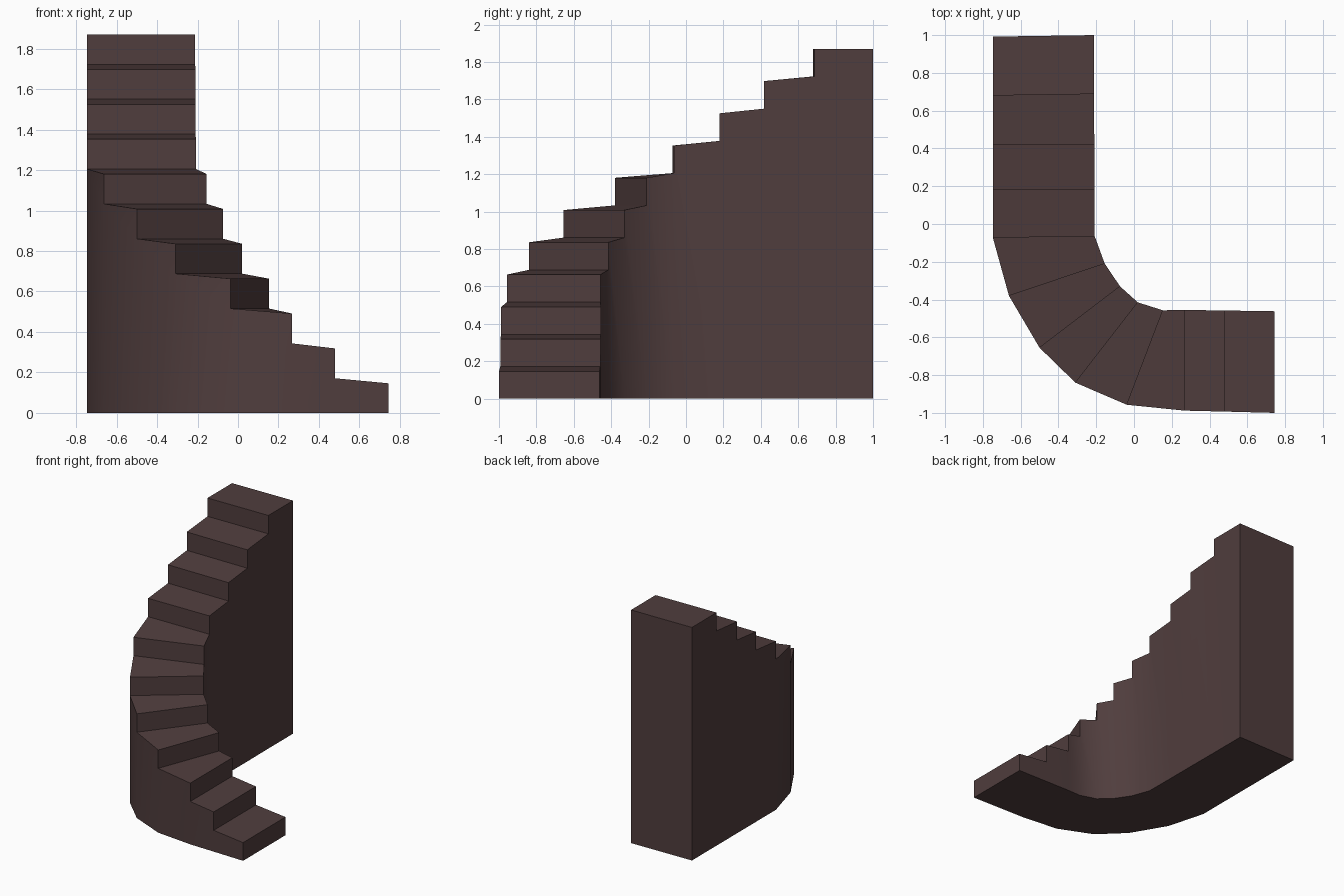
import bpy, bmesh

if "Cube" in bpy.data.objects:
    bpy.data.objects.remove(bpy.data.objects["Cube"])

# Plan of each riser line: (inner x, inner y, outer x, outer y)
stations = [
    (0.745, -0.462, 0.745, -1.0), (0.48, -0.458, 0.48, -0.993),
    (0.268, -0.455, 0.268, -0.988), (0.153, -0.457, -0.038, -0.957),
    (0.02, -0.415, -0.31, -0.84), (-0.074, -0.33, -0.50, -0.655),
    (-0.155, -0.21, -0.662, -0.38), (-0.208, -0.065, -0.747, -0.073),
    (-0.21, 0.18, -0.747, 0.18), (-0.21, 0.418, -0.747, 0.418),
    (-0.212, 0.688, -0.747, 0.68), (-0.212, 1.0, -0.747, 0.992),
]
RISE, FIRST, SLOPE = 0.1724, 0.146, 0.025
last = len(stations) - 1

bm = bmesh.new()


def column(x, y, i):
    """Vertices up one riser edge: floor, back of lower tread, nose of next tread."""
    zs = [0.0]
    if i == last:
        zs.append(FIRST + RISE * (i - 1))            # level top landing
    elif i > 0:
        zs.append(FIRST + RISE * (i - 1) + SLOPE)    # treads rise a little
    if i < last:
        zs.append(FIRST + RISE * i)
    return [bm.verts.new((x, y, z)) for z in zs]


inner = [column(s[0], s[1], i) for i, s in enumerate(stations)]
outer = [column(s[2], s[3], i) for i, s in enumerate(stations)]

for i in range(last):
    a, b, c, d = inner[i], inner[i + 1], outer[i], outer[i + 1]
    bm.faces.new((a[-1], b[1], d[1], c[-1]))         # tread
    bm.faces.new((a[0], c[0], d[0], b[0]))           # underside
    for p, q in ((a, b), (c, d)):                    # side walls
        bm.faces.new(p + [q[1], q[0]])
    bm.faces.new((a[-2], a[-1], c[-1], c[-2]))       # riser
bm.faces.new((inner[last][0], inner[last][1], outer[last][1], outer[last][0]))  # back end

bmesh.ops.recalc_face_normals(bm, faces=bm.faces[:])
mesh = bpy.data.meshes.new("curved_staircase")
bm.to_mesh(mesh)
bm.free()

mat = bpy.data.materials.new("dark brown")
mat.diffuse_color = (0.08, 0.047, 0.047, 1)
mat.use_nodes = True
mat.node_tree.nodes["Principled BSDF"].inputs["Base Color"].default_value = mat.diffuse_color
mesh.materials.append(mat)

stairs = bpy.data.objects.new("curved_staircase", mesh)
bpy.context.collection.objects.link(stairs)
bpy.context.view_layer.objects.active = stairs
stairs.select_set(True)
bpy.ops.object.shade_smooth_by_angle(angle=0.52)
